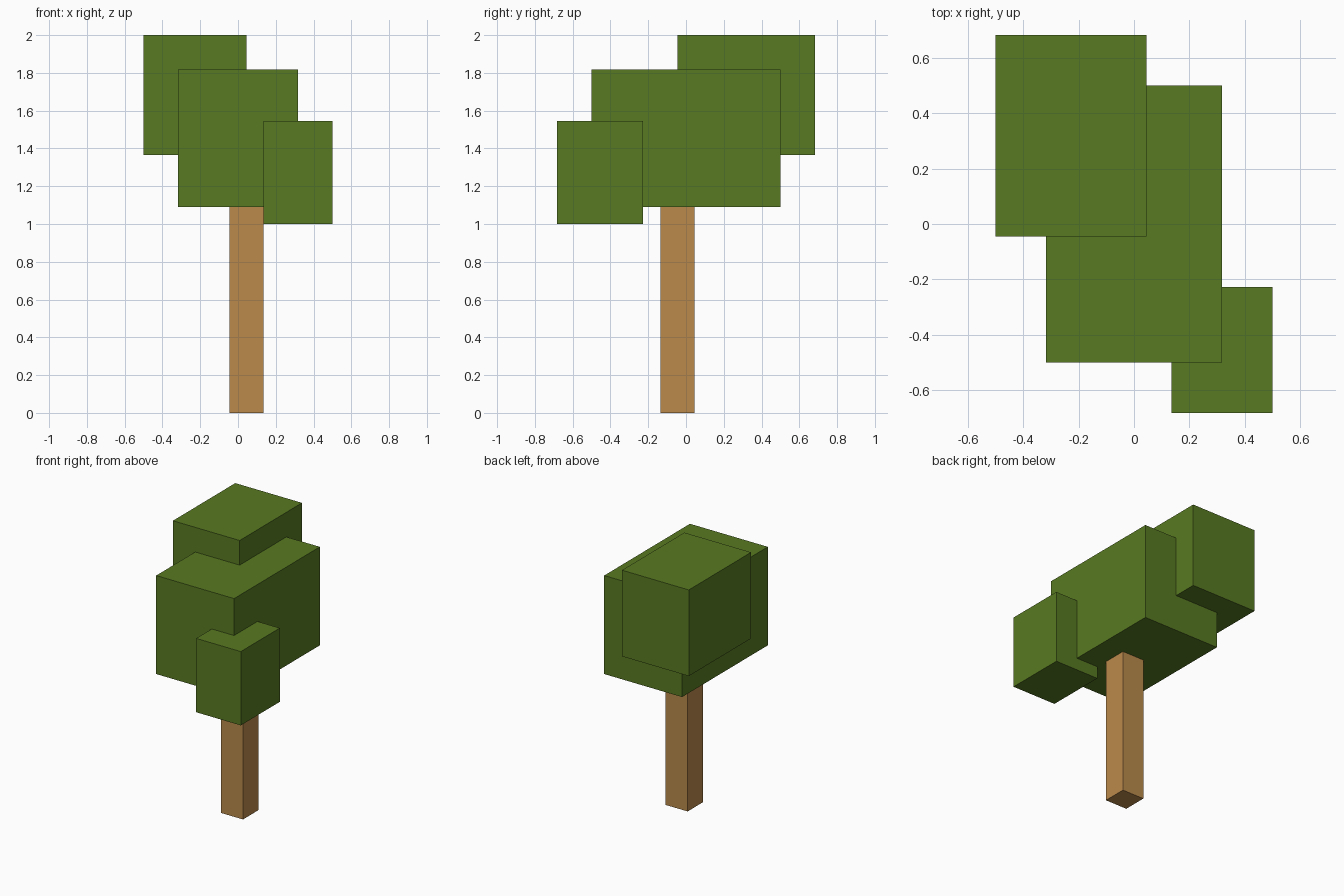
import bpy
import bmesh
from mathutils import Vector

cube = bpy.data.objects.get("Cube")
if cube:
    bpy.data.objects.remove(cube, do_unlink=True)


def make_material(name, colour):
    mat = bpy.data.materials.new(name)
    mat.use_nodes = True
    mat.diffuse_color = colour
    bsdf = next(n for n in mat.node_tree.nodes if n.type == "BSDF_PRINCIPLED")
    bsdf.inputs["Base Color"].default_value = colour
    return mat


def make_block(name, low, high, mat):
    """Box between two opposite corners, with its origin at the centre."""
    low, high = Vector(low), Vector(high)
    mesh = bpy.data.meshes.new(name)
    bm = bmesh.new()
    bmesh.ops.create_cube(bm, size=1)
    bmesh.ops.scale(bm, vec=high - low, verts=bm.verts)
    bm.to_mesh(mesh)
    bm.free()
    mesh.materials.append(mat)
    obj = bpy.data.objects.new(name, mesh)
    obj.location = (low + high) / 2
    bpy.context.collection.objects.link(obj)
    return obj


leaf = make_material("leaf green", (0.098, 0.195, 0.016, 1))
bark = make_material("bark brown", (0.491, 0.254, 0.070, 1))

# Square trunk, ending at the underside of the main crown
make_block("trunk", (-0.045, -0.136, 0), (0.136, 0.045, 1.091), bark)

# Three overlapping blocks of foliage
make_block("main_foliage", (-0.318, -0.5, 1.091), (0.318, 0.5, 1.818), leaf)
make_block("upper_back_foliage", (-0.5, -0.045, 1.364), (0.045, 0.682, 2.0), leaf)
make_block("lower_front_foliage", (0.136, -0.682, 1.0), (0.5, -0.227, 1.545), leaf)
